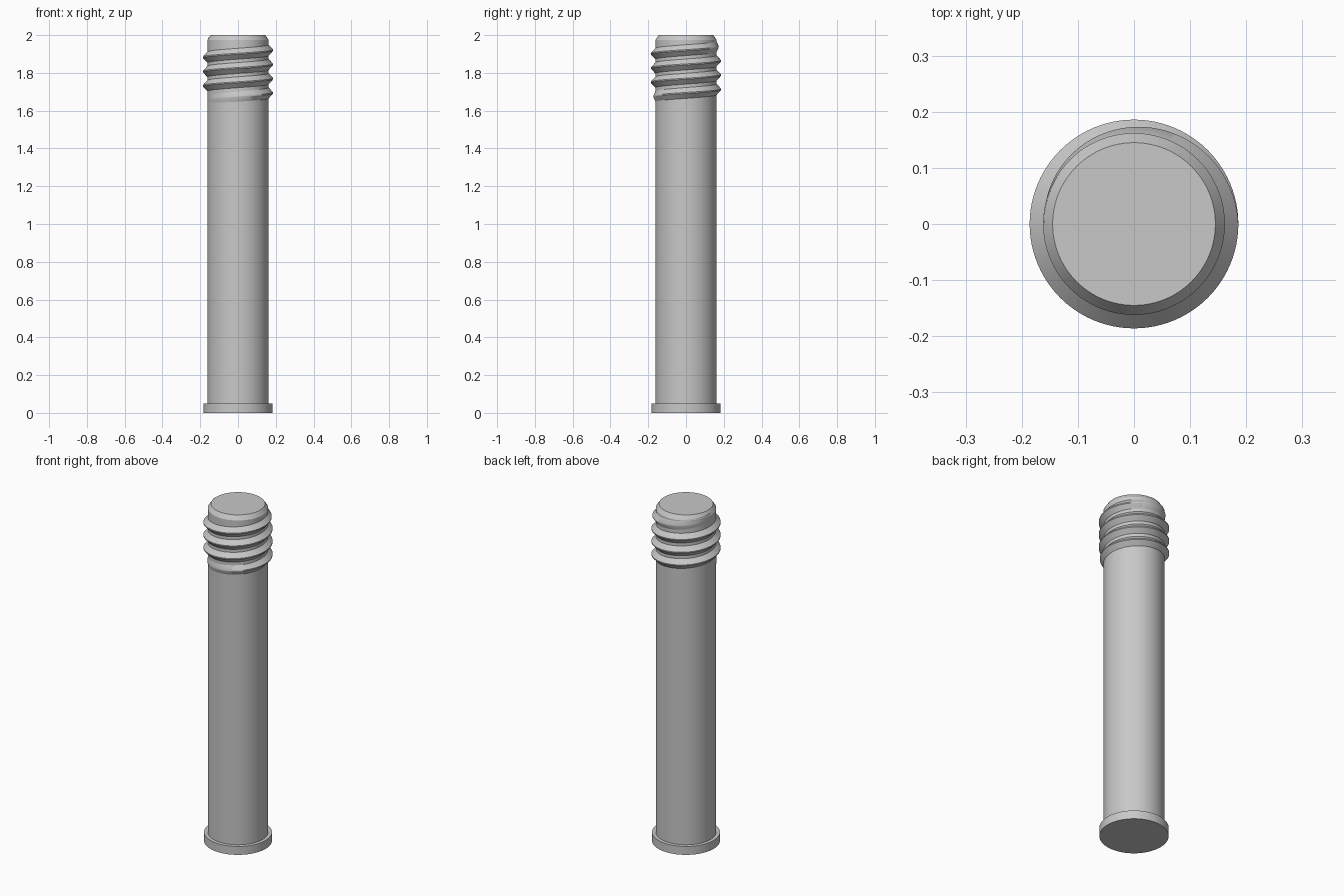
import bpy, math

cube = bpy.data.objects.get("Cube")
if cube:
    bpy.data.objects.remove(cube, do_unlink=True)

SIDES = 96
SHAFT_R, HEAD_R, CREST_R = 0.162, 0.183, 0.186

steel = bpy.data.materials.new("plain grey")
steel.use_nodes = True
GREY = (0.58, 0.58, 0.58, 1)
steel.diffuse_color = GREY
steel.node_tree.nodes["Principled BSDF"].inputs["Base Color"].default_value = GREY


def make_object(name, verts, faces):
    mesh = bpy.data.meshes.new(name)
    mesh.from_pydata(verts, [], faces)
    mesh.materials.append(steel)
    obj = bpy.data.objects.new(name, mesh)
    bpy.context.collection.objects.link(obj)
    bpy.ops.object.select_all(action='DESELECT')
    obj.select_set(True)
    bpy.context.view_layer.objects.active = obj
    bpy.ops.object.shade_smooth_by_angle(angle=math.radians(30))
    return obj


def ring_point(r, a, z):
    return (r * math.cos(a), r * math.sin(a), z)


# Bolt body: head, shaft and chamfered tip turned from one profile
profile = [(HEAD_R, 0), (HEAD_R, 0.05), (SHAFT_R, 0.05),
           (SHAFT_R, 1.975), (0.145, 2.0)]
verts = [ring_point(r, math.tau * i / SIDES, z)
         for r, z in profile for i in range(SIDES)]
faces = []
for row in range(len(profile) - 1):
    for i in range(SIDES):
        a, b = row * SIDES + i, row * SIDES + (i + 1) % SIDES
        faces.append((a, b, b + SIDES, a + SIDES))
faces.append(tuple(reversed(range(SIDES))))
faces.append(tuple(range(len(verts) - SIDES, len(verts))))
make_object("bolt_body", verts, faces)

# Right-handed thread: a ridge swept up a helix, fading over half a turn at each end
PITCH, TURNS, START_Z = 0.0755, 4, 1.656
ROOT_R = SHAFT_R - 0.002
steps = TURNS * SIDES
verts, faces = [], []
for s in range(steps + 1):
    turn = s / SIDES
    angle = math.pi + math.tau * turn
    z = START_Z + PITCH * turn
    fade = min(1, 2 * turn, 2 * (TURNS - turn))
    crest = ROOT_R + (CREST_R - ROOT_R) * fade
    for r, dz in ((ROOT_R, -0.031), (crest, -0.003), (crest, 0.003), (ROOT_R, 0.031)):
        verts.append(ring_point(r, angle, z + dz))
for s in range(steps):
    a, b = 4 * s, 4 * s + 4
    for k in range(3):
        faces.append((a + k, b + k, b + k + 1, a + k + 1))
make_object("screw_thread", verts, faces)
